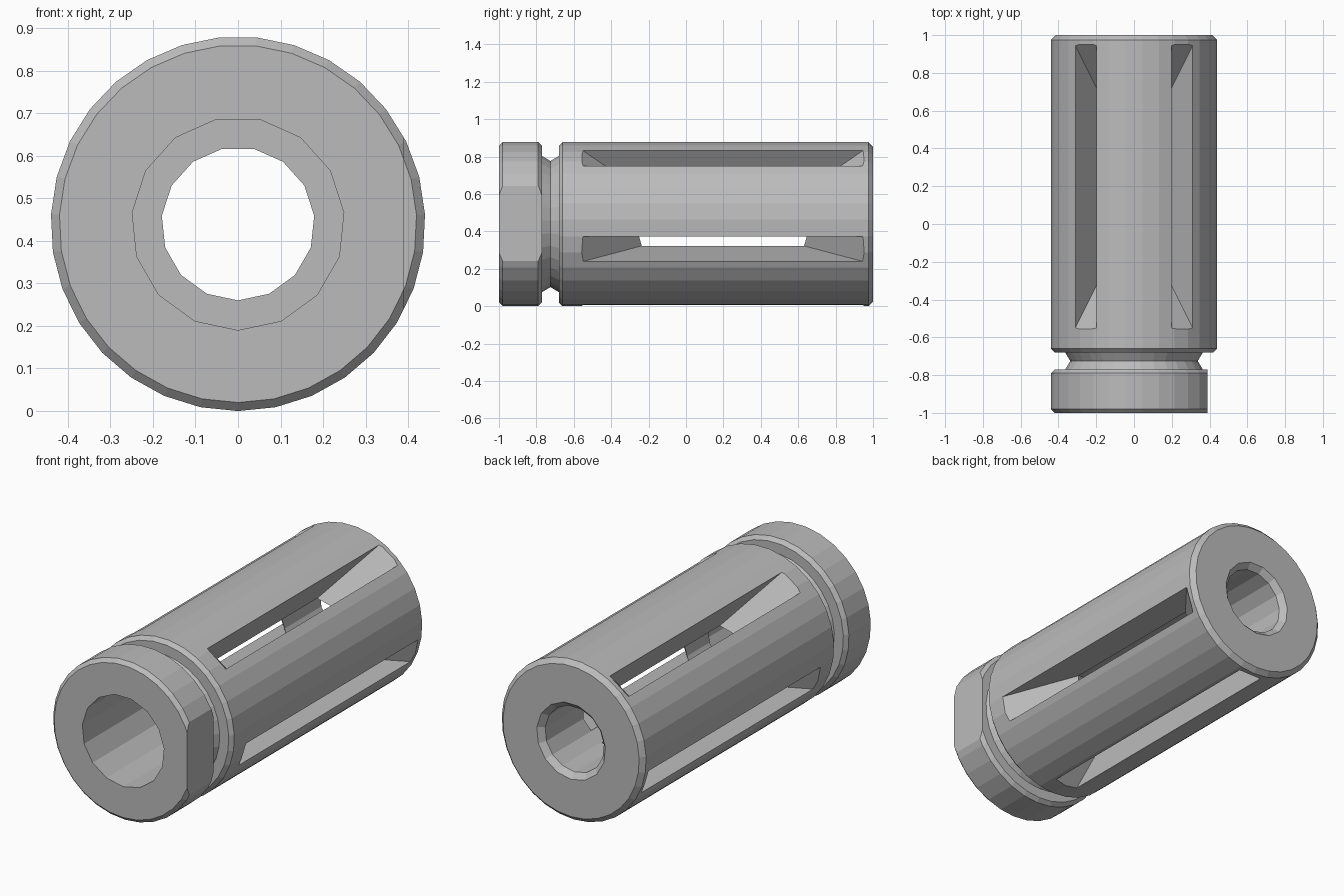
import bpy
import bmesh
from math import cos, sin, pi, radians

default = bpy.data.objects.get("Cube")
if default:
    bpy.data.objects.remove(default, do_unlink=True)

R = 0.44        # outer radius, also the height of the axis
FLAT = 0.39     # half width across the collar flats

steel = bpy.data.materials.new("grey steel")
steel.use_nodes = True
grey = (0.5, 0.5, 0.5, 1)
steel.diffuse_color = grey
steel.node_tree.nodes["Principled BSDF"].inputs["Base Color"].default_value = grey


def finish(name, bm):
    bmesh.ops.recalc_face_normals(bm, faces=bm.faces)
    mesh = bpy.data.meshes.new(name)
    bm.to_mesh(mesh)
    bm.free()
    mesh.materials.append(steel)
    obj = bpy.data.objects.new(name, mesh)
    bpy.context.collection.objects.link(obj)
    return obj


def turned(name, profile, sides):
    """Capped solid turned about the y axis from (y, radius) points."""
    bm = bmesh.new()
    rings = []
    for y, r in profile:
        angles = [-pi / 2 + 2 * pi * i / sides for i in range(sides)]
        rings.append([bm.verts.new((r * cos(a), y, R + r * sin(a))) for a in angles])
    for a, b in zip(rings, rings[1:]):
        for i in range(sides):
            j = (i + 1) % sides
            bm.faces.new((a[i], a[j], b[j], b[i]))
    bm.faces.new(rings[0])
    bm.faces.new(rings[-1])
    return finish(name, bm)


def slot_cutter(angle):
    """Trapezoid prism that narrows towards the axis."""
    half, slope = 0.07, 1.17
    bm = bmesh.new()
    sides = []
    for t in (-half, half):
        ring = []
        for r, end in ((0.08, 0), (0.08, 1), (0.52, 1), (0.52, 0)):
            inset = (0.433 - r) * slope
            y = 0.945 - inset if end else -0.55 + inset
            x = r * cos(angle) - t * sin(angle)
            z = r * sin(angle) + t * cos(angle)
            ring.append(bm.verts.new((x, y, R + z)))
        sides.append(ring)
    a, b = sides
    bm.faces.new(a)
    bm.faces.new(b)
    for i in range(4):
        j = (i + 1) % 4
        bm.faces.new((a[i], a[j], b[j], b[i]))
    return finish("slot_cutter", bm)


def flat_cutter(side):
    """Block that trims one side of the collar."""
    bm = bmesh.new()
    bmesh.ops.create_cube(bm, size=1)
    for v in bm.verts:
        v.co.x = side * (FLAT + 0.1 + v.co.x * 0.2)
        v.co.y = -0.91 + v.co.y * 0.37
        v.co.z += R
    return finish("flat_cutter", bm)


def cut(target, cutter):
    cutter.hide_render = True
    mod = target.modifiers.new("cut", 'BOOLEAN')
    mod.operation = 'DIFFERENCE'
    mod.solver = 'EXACT'
    mod.object = cutter
    bpy.context.view_layer.objects.active = target
    bpy.ops.object.modifier_apply(modifier=mod.name)
    bpy.data.objects.remove(cutter, do_unlink=True)


# Collar, V groove and long barrel with chamfered rims
body = turned("slotted_barrel", [
    (-1, 0.42), (-0.98, R), (-0.79, R), (-0.77, 0.42),
    (-0.77, 0.365), (-0.725, 0.338), (-0.68, 0.365),
    (-0.68, 0.42), (-0.66, R), (0.975, R), (1, 0.415)], 31)

# Stepped bore with a countersunk rear opening
cut(body, turned("bore_cutter", [
    (-1.1, 0.25), (-0.45, 0.25), (-0.45, 0.18),
    (0.97, 0.18), (1, 0.21), (1.1, 0.31)], 15))

# Wrench flats on the collar
for side in (-1, 1):
    cut(body, flat_cutter(side))

# Five evenly spaced vents, one facing straight down
for k in range(5):
    cut(body, slot_cutter(radians(-90 + 72 * k)))
